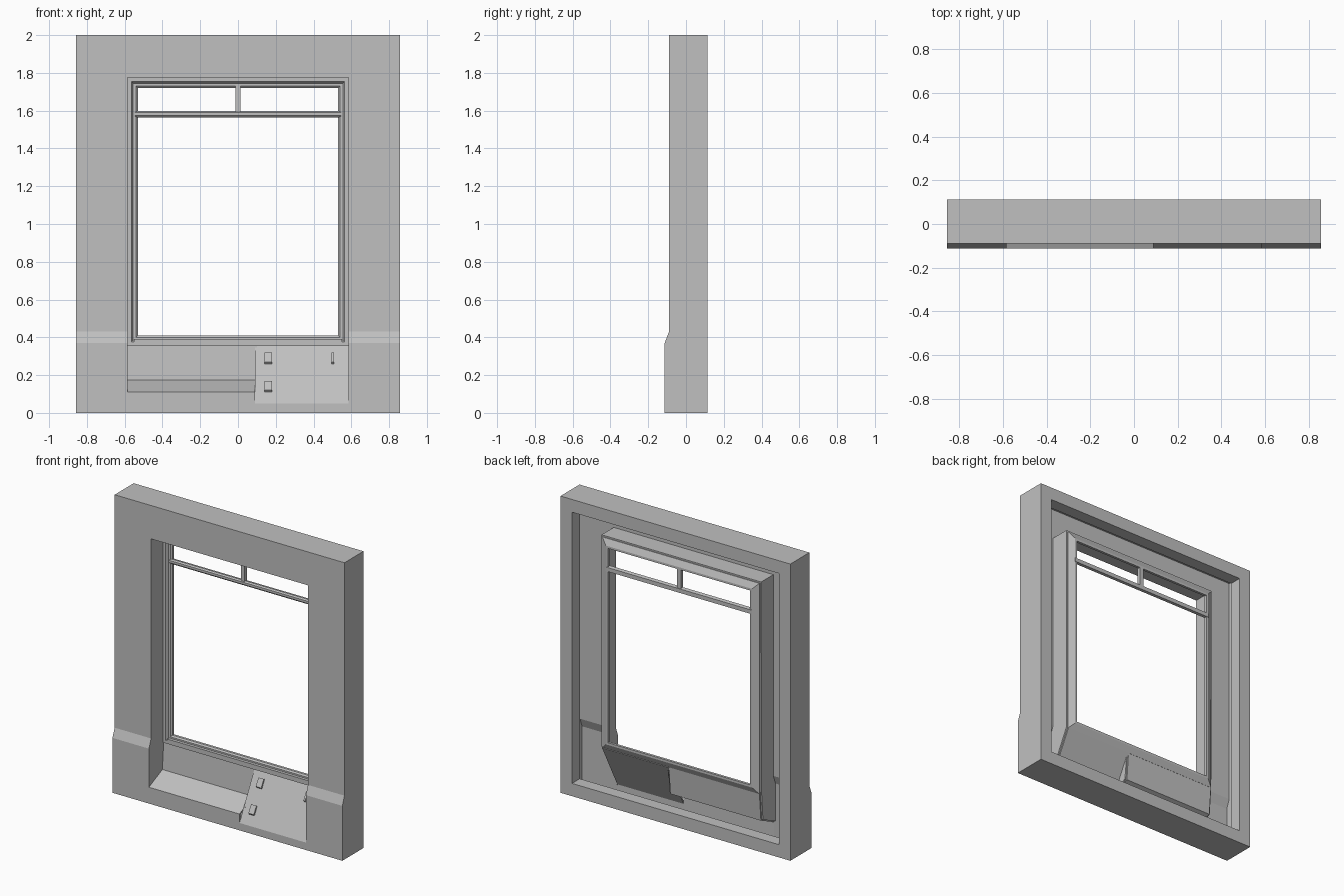
import bpy, bmesh

cube = bpy.data.objects.get("Cube")
if cube:
    bpy.data.objects.remove(cube, do_unlink=True)

grey = bpy.data.materials.new("plain_grey")
grey.use_nodes = True
COLOUR = (0.53, 0.53, 0.53, 1)
grey.diffuse_color = COLOUR
grey.node_tree.nodes["Principled BSDF"].inputs["Base Color"].default_value = COLOUR

HX, FRONT, BACK, FOOT = 0.857, -0.09, 0.113, -0.113   # panel half width and depths
RX, RTOP = 0.585, 1.775                               # recess half width and head
SPLIT = 0.09                                          # where the ramp starts
SKIN = 0.01


def finish(name, bm, recalc=True):
    if recalc:
        bmesh.ops.recalc_face_normals(bm, faces=bm.faces)
    mesh = bpy.data.meshes.new(name)
    bm.to_mesh(mesh)
    bm.free()
    mesh.materials.append(grey)
    ob = bpy.data.objects.new(name, mesh)
    bpy.context.collection.objects.link(ob)
    return ob


def prism(name, profile, x0, x1):
    """Closed (y, z) outline extruded along x."""
    bm = bmesh.new()
    a, b = [[bm.verts.new((x, y, z)) for y, z in profile] for x in (x0, x1)]
    bm.faces.new(a)
    bm.faces.new(b)
    n = len(profile)
    for i in range(n):
        j = (i + 1) % n
        bm.faces.new((a[i], a[j], b[j], b[i]))
    return finish(name, bm)


def box(name, x0, x1, y0, y1, z0, z1):
    return prism(name, [(y0, z0), (y1, z0), (y1, z1), (y0, z1)], x0, x1)


def sheet(name, path, x0, x1):
    """Thin folded sheet following an upward (y, z) path."""
    bm = bmesh.new()
    rows = [[bm.verts.new((x, y, z)) for x in (x0, x1)] for y, z in path]
    for p, q in zip(rows, rows[1:]):
        bm.faces.new((p[0], p[1], q[1], q[0]))
    ob = finish(name, bm, False)
    solid = ob.modifiers.new("thickness", 'SOLIDIFY')
    solid.thickness = SKIN
    solid.offset = -1
    return ob


def ring(name, half, z0, z1, profile):
    """Closed (inset, y) section swept round a rectangle."""
    bm = bmesh.new()
    loops = []
    for d, y in profile:
        h = half - d
        corners = ((-h, z0 + d), (h, z0 + d), (h, z1 - d), (-h, z1 - d))
        loops.append([bm.verts.new((x, y, z)) for x, z in corners])
    for k, a in enumerate(loops):
        b = loops[(k + 1) % len(loops)]
        for i in range(4):
            j = (i + 1) % 4
            bm.faces.new((a[i], a[j], b[j], b[i]))
    return finish(name, bm)


# Outer shell: piers with a stepped plinth, side walls, header, top and bottom
face = [(FOOT, 0), (FOOT, 0.37), (FRONT, 0.43), (FRONT, 2)]
for side, label in ((-1, "right"), (1, "left")):
    x0, x1 = sorted((side * RX, side * HX))
    sheet(label + "_pier", face, x0, x1)
    x0, x1 = sorted((side * (HX - SKIN), side * HX))
    prism(label + "_side_wall", face + [(BACK, 2), (BACK, 0)], x0, x1)
sheet("header", [(FRONT, RTOP), (FRONT, 2)], -RX, RX)
box("top_wall", -HX, HX, FRONT, BACK, 2 - SKIN, 2)
box("bottom_wall", -HX, HX, FOOT, BACK, 0, SKIN)

# Square beams round the open back
ring("back_rim", HX, 0, 2, [(0, 0.03), (0.086, 0.03), (0.086, BACK), (0, BACK)])

# Recess lining
sill = [(FOOT, 0.11), (0.03, 0.175), (0.045, 0.37)]
ramp = [(FOOT, 0.05), (0.05, 0.36)]
rise = [(0.05, RTOP), (FRONT, RTOP), (FRONT, 0.43), (FOOT, 0.37)]
prism("right_jamb", sill + rise, -RX - SKIN, -RX)
prism("left_jamb", ramp + rise, RX, RX + SKIN)
box("recess_head", -RX - SKIN, RX + SKIN, FRONT, 0.05, RTOP, RTOP + SKIN)

# Lower wall: sloped sill with spandrel, and the ramp beside it
sheet("sill_and_spandrel", [(FOOT, 0)] + sill, -RX, SPLIT)
sheet("ramp_panel", [(FOOT, 0)] + ramp, SPLIT, RX)
prism("ramp_cheek", [(-0.08, 0.113), (0.05, 0.36), (0.045, 0.37), (0.03, 0.175)],
      SPLIT, SPLIT + SKIN)

# Small clips on the ramp
slope = (ramp[1][0] - ramp[0][0]) / (ramp[1][1] - ramp[0][1])
for i, (x, z, w) in enumerate(((0.14, 0.26, 0.04), (0.14, 0.11, 0.04), (0.495, 0.26, 0.012))):
    y0 = FOOT + (z - 0.05) * slope
    y1 = y0 + 0.055 * slope
    prism("ramp_clip_%d" % (i + 1),
          [(y0, z), (y0 - 0.008, z + 0.01), (y1 - 0.008, z + 0.06), (y1, z + 0.055)], x, x + w)

# Window frame, transom and mullion
ring("window_frame", RX, 0.355, RTOP,
     [(0, 0.035), (0.02, 0.035), (0.03, 0.05), (0.045, 0.05),
      (0.055, 0.058), (0.055, 0.075), (0.04, 0.075), (0, 0.055)])
prism("transom", [(0.045, 1.575), (0.055, 1.565), (0.078, 1.565),
                  (0.078, 1.592), (0.055, 1.597), (0.045, 1.59)], -0.545, 0.545)
box("mullion", -0.014, 0.014, 0.05, 0.075, 1.59, 1.73)
box("window_sill_bar", -0.55, 0.55, 0.03, 0.05, 0.375, 0.39)
